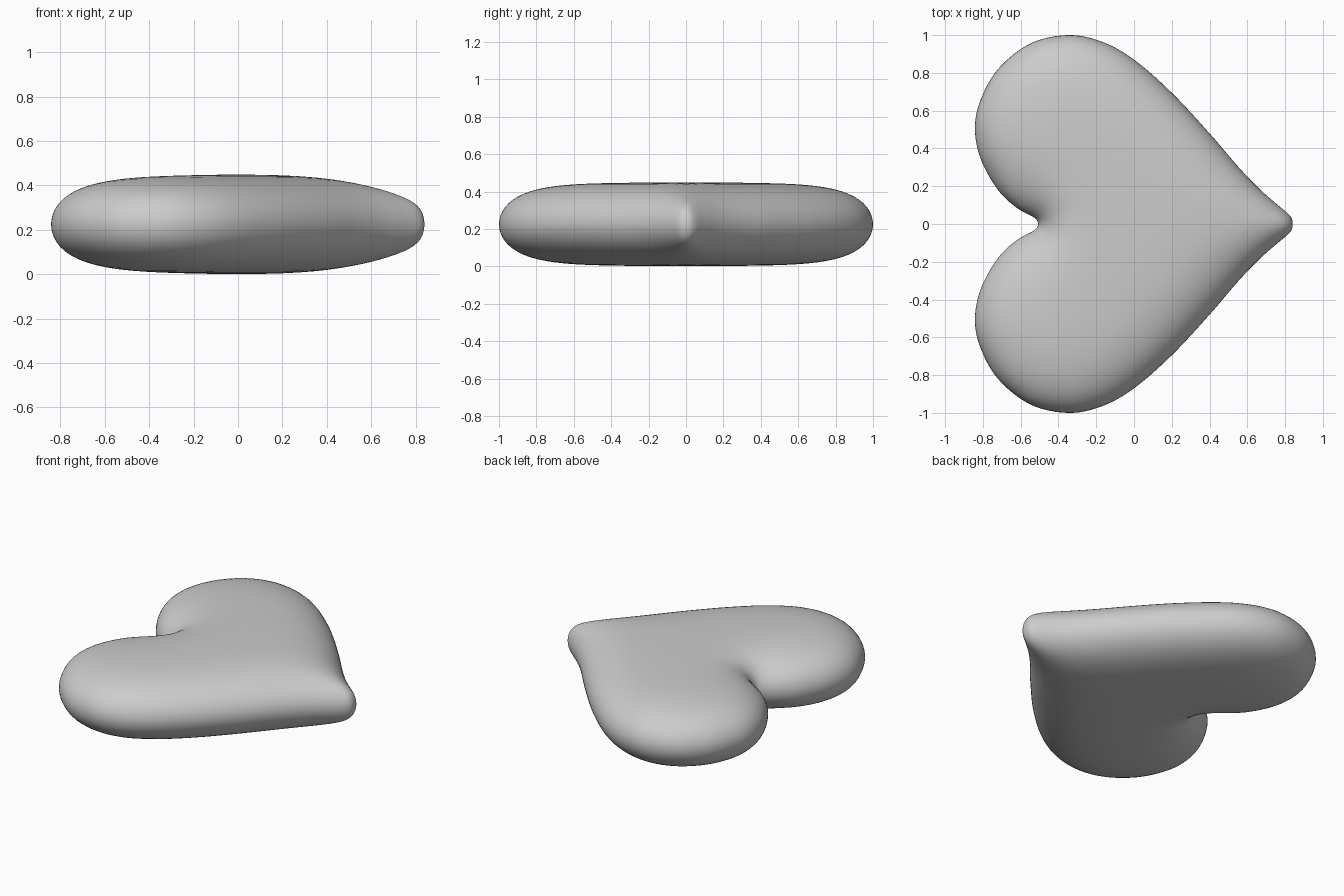
import bpy, bmesh, math
from mathutils import Vector

cube = bpy.data.objects.get("Cube")
if cube:
    bpy.data.objects.remove(cube)

HALF_HEIGHT = 0.225
FULL_DEPTH = 0.36     # inset at which the puffed surface becomes flat
RINGS = 22
STEPS = 6
CENTRE = Vector((-0.1, 0.0))

# Half of the heart outline, from the tip round one lobe to the notch
half = [Vector(p) for p in (
    (0.84, 0), (0.825, 0.045), (0.75, 0.11), (0.66, 0.19), (0.55, 0.305),
    (0.4, 0.48), (0.2, 0.695), (0, 0.87), (-0.17, 0.965), (-0.35, 1),
    (-0.55, 0.955), (-0.72, 0.82), (-0.815, 0.65), (-0.842, 0.5),
    (-0.81, 0.34), (-0.72, 0.18), (-0.62, 0.085), (-0.53, 0.035), (-0.508, 0))]
control = half + [Vector((p.x, -p.y)) for p in reversed(half[1:-1])]


def smooth_loop(pts, steps):
    """Closed Catmull-Rom curve through the points."""
    out = []
    n = len(pts)
    for i in range(n):
        a, b, c, d = (pts[(i + k) % n] for k in (-1, 0, 1, 2))
        for s in range(steps):
            t = s / steps
            out.append(0.5 * (2 * b + (c - a) * t + (2 * a - 5 * b + 4 * c - d) * t ** 2
                              + (3 * b - a - 3 * c + d) * t ** 3))
    return out


outline = smooth_loop(control, STEPS)
edges = list(zip(outline, outline[1:] + outline[:1]))


def inset_depth(p):
    """Smooth distance from the outline: inverse-square integral along its edges."""
    total = 0.0
    for a, b in edges:
        u, v = a - p, b - p
        cross = u.x * v.y - u.y * v.x
        length = (b - a).length
        if abs(cross) < 1e-9:
            total += length / (u.length * v.length)
        else:
            total += math.atan2(cross, u.dot(v)) * length / cross
    return math.pi / total


def puff(p):
    t = min(1.0, inset_depth(p) / FULL_DEPTH)
    return HALF_HEIGHT * math.sqrt(1 - (1 - t) ** 2)


# Rings shrinking from the rim towards the centre, mirrored above and below
bm = bmesh.new()
rim = [bm.verts.new((p.x, p.y, HALF_HEIGHT)) for p in outline]
top, bottom = [rim], [rim]
for k in range(1, RINGS):
    scale = 1 - (k / RINGS) ** 2
    flat = [CENTRE + (p - CENTRE) * scale for p in outline]
    lift = [puff(p) for p in flat]
    for rings, side in ((top, 1), (bottom, -1)):
        rings.append([bm.verts.new((p.x, p.y, HALF_HEIGHT + side * h))
                      for p, h in zip(flat, lift)])
count = len(outline)
for rings in (top, bottom):
    for outer, inner in zip(rings, rings[1:]):
        for i in range(count):
            j = (i + 1) % count
            bm.faces.new((outer[i], outer[j], inner[j], inner[i]))
    bm.faces.new(rings[-1])
bmesh.ops.recalc_face_normals(bm, faces=bm.faces)

mesh = bpy.data.meshes.new("heart_cushion")
bm.to_mesh(mesh)
bm.free()
heart = bpy.data.objects.new("heart_cushion", mesh)
bpy.context.collection.objects.link(heart)

# One plain grey material
grey = bpy.data.materials.new("light_grey")
grey.use_nodes = True
colour = (0.6, 0.6, 0.6, 1)
grey.diffuse_color = colour
grey.node_tree.nodes["Principled BSDF"].inputs["Base Color"].default_value = colour
mesh.materials.append(grey)

# Smooth shading over the whole cushion
for face in mesh.polygons:
    face.use_smooth = True
